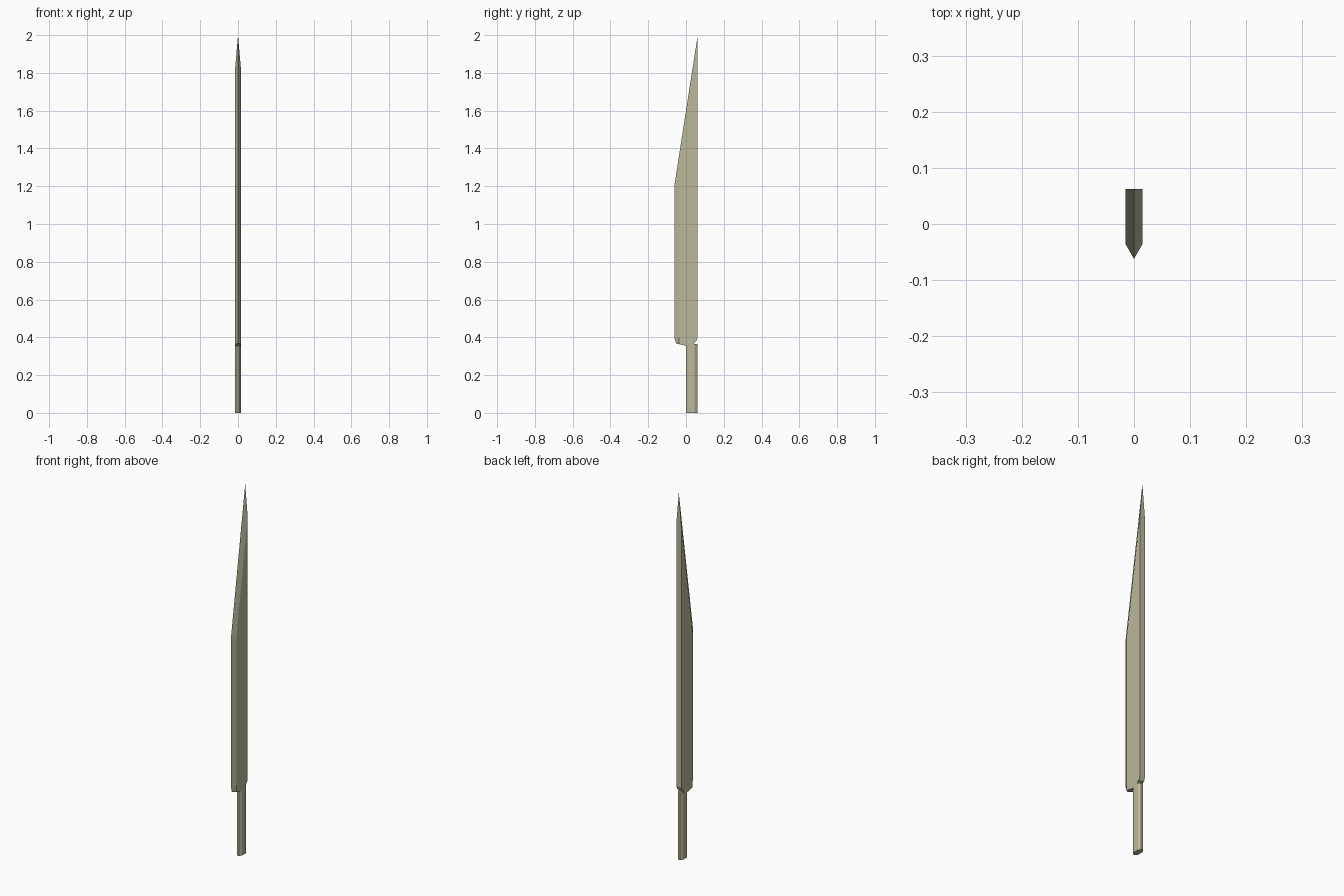
import bpy, bmesh

if "Cube" in bpy.data.objects:
    bpy.data.objects.remove(bpy.data.objects["Cube"])

steel = bpy.data.materials.new("olive_steel")
steel.diffuse_color = (0.50, 0.48, 0.32, 1)
steel.use_nodes = True
steel.node_tree.nodes["Principled BSDF"].inputs["Base Color"].default_value = steel.diffuse_color
T = 0.015  # half thickness


def finish(bm, name):
    bmesh.ops.recalc_face_normals(bm, faces=bm.faces)
    me = bpy.data.meshes.new(name)
    bm.to_mesh(me)
    bm.free()
    me.materials.append(steel)
    ob = bpy.data.objects.new(name, me)
    bpy.context.collection.objects.link(ob)


# blade: flat sides, ground cutting edge, broken-back point
edge = [(-0.052, 0.368), (-0.062, 0.40), (-0.062, 1.20), (0.062, 2.0)]
grind = [(-0.036, 0.364), (-0.036, 0.40), (-0.036, 1.20), (0.062, 1.826)]
heel = [(0.062, 0.40), (0.055, 0.38), (0.045, 0.375), (0.04, 0.355), (0.0, 0.355)]

bm = bmesh.new()
e = [bm.verts.new((0, y, z)) for y, z in edge]
sides = []
for s in (-1, 1):
    g = [bm.verts.new((s * T, y, z)) for y, z in grind]
    h = [bm.verts.new((s * T, y, z)) for y, z in heel]
    bm.faces.new(g + h)                       # flat side
    for i in range(3):                        # ground bevel
        bm.faces.new((e[i], e[i + 1], g[i + 1], g[i]))
    sides.append([g[3]] + h + [g[0]])
a, b = sides
for i in range(len(a) - 1):                   # spine and heel
    bm.faces.new((a[i], a[i + 1], b[i + 1], b[i]))
bm.faces.new((a[0], b[0], e[3]))              # spine tip
bm.faces.new((a[-1], b[-1], e[0]))            # heel end of the edge
bmesh.ops.triangulate(bm, faces=[f for f in bm.faces if len(f.verts) > 4])
finish(bm, "blade")

# tang: chamfered bar
bm = bmesh.new()
ring = [(-T, 0.013), (-0.006, 0.0), (0.006, 0.0), (T, 0.013),
        (T, 0.046), (0.006, 0.06), (-0.006, 0.06), (-T, 0.046)]
base = bm.faces.new([bm.verts.new((x, y, 0)) for x, y in ring])
ext = bmesh.ops.extrude_face_region(bm, geom=[base], use_keep_orig=True)
top = [v for v in ext["geom"] if isinstance(v, bmesh.types.BMVert)]
bmesh.ops.translate(bm, verts=top, vec=(0, 0, 0.365))
finish(bm, "tang")
